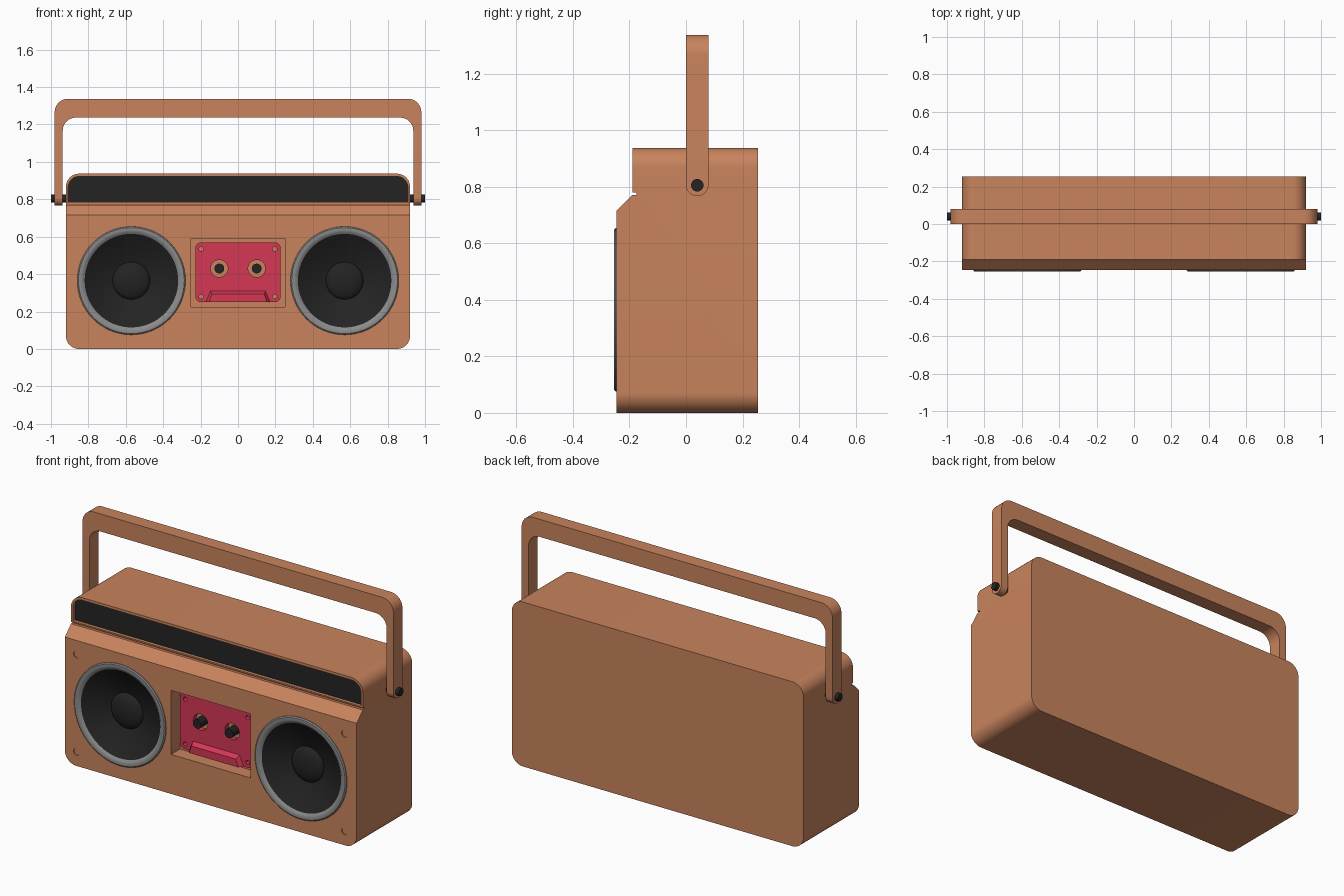
import bpy, bmesh
from math import sin, tan, pi
from mathutils import Vector, Matrix

if "Cube" in bpy.data.objects:
    bpy.data.objects.remove(bpy.data.objects["Cube"])


def material(name, rgb):
    m = bpy.data.materials.new(name)
    m.use_nodes = True
    m.diffuse_color = (*rgb, 1)
    node = next(n for n in m.node_tree.nodes if n.type == "BSDF_PRINCIPLED")
    node.inputs["Base Color"].default_value = (*rgb, 1)
    return m


COPPER = material("copper orange", (0.58, 0.23, 0.11))
BLACK = material("soft black", (0.017, 0.017, 0.017))
GREY = material("ring grey", (0.26, 0.26, 0.26))
RED = material("cassette red", (0.66, 0.038, 0.09))


def finish(name, bm, *mats):
    bmesh.ops.recalc_face_normals(bm, faces=bm.faces)
    mesh = bpy.data.meshes.new(name)
    bm.to_mesh(mesh)
    bm.free()
    for m in mats:
        mesh.materials.append(m)
    obj = bpy.data.objects.new(name, mesh)
    bpy.context.collection.objects.link(obj)
    return obj


def rounded(corners, steps=10):
    """Outline from (u, v, radius) corners."""
    pts, n = [], len(corners)
    for i, (u, v, r) in enumerate(corners):
        p = Vector((u, v))
        if r == 0:
            pts.append(p)
            continue
        a = (Vector(corners[i - 1][:2]) - p).normalized()
        b = (Vector(corners[(i + 1) % n][:2]) - p).normalized()
        half = a.angle(b) / 2
        c = p + (a + b).normalized() * r / sin(half)
        s, e = p + a * r / tan(half) - c, p + b * r / tan(half) - c
        pts += [c + s.lerp(e, k / steps).normalized() * r for k in range(steps + 1)]
    return pts


def box_outline(x, z0, z1, r_low, r_top):
    return rounded([(-x, z0, r_low), (x, z0, r_low), (x, z1, r_top), (-x, z1, r_top)])


def prism(name, pts, lo, hi, *mats, axis="y"):
    """Extrude an outline: (x, z) along y, or (y, z) along x."""
    bm = bmesh.new()
    place = (lambda u, v: (u, lo, v)) if axis == "y" else (lambda u, v: (lo, u, v))
    face = bm.faces.new([bm.verts.new(place(*p)) for p in pts])
    out = bmesh.ops.extrude_face_region(bm, geom=[face])["geom"]
    step = (0, hi - lo, 0) if axis == "y" else (hi - lo, 0, 0)
    bmesh.ops.translate(bm, vec=step, verts=[g for g in out if isinstance(g, bmesh.types.BMVert)])
    return finish(name, bm, *mats)


def rod(name, centre, radius, length, *mats, axis="Y", sides=32):
    bm = bmesh.new()
    turn = Matrix.Rotation(pi / 2, 4, "X" if axis == "Y" else "Y")
    bmesh.ops.create_cone(bm, cap_ends=True, segments=sides, radius1=radius, radius2=radius,
                          depth=length, matrix=Matrix.Translation(centre) @ turn)
    return finish(name, bm, *mats)


def cut(obj, cutter):
    mod = obj.modifiers.new("cut", "BOOLEAN")
    mod.operation, mod.solver, mod.object = "DIFFERENCE", "EXACT", cutter
    bpy.context.view_layer.update()
    mesh = bpy.data.meshes.new_from_object(
        obj.evaluated_get(bpy.context.evaluated_depsgraph_get()))
    obj.modifiers.clear()
    obj.data = mesh
    bpy.data.objects.remove(cutter)


def lathe(name, profile, centre, split, *mats):
    """Spin (radius, y) points around y; faces inside the split radius use slot 1."""
    bm = bmesh.new()
    vs = [bm.verts.new((r, y, 0)) for r, y in profile]
    edges = [bm.edges.new(pair) for pair in zip(vs, vs[1:])]
    bmesh.ops.spin(bm, geom=vs + edges, cent=(0, 0, 0), axis=(0, 1, 0),
                   angle=2 * pi, steps=64)
    bmesh.ops.remove_doubles(bm, verts=bm.verts, dist=0.0005)
    for f in bm.faces:
        f.material_index = int(all(Vector((v.co.x, v.co.z)).length < split for v in f.verts))
    bmesh.ops.translate(bm, vec=centre, verts=bm.verts)
    return finish(name, bm, *mats)


FRONT, BACK = -0.245, 0.255
SPK_X, SPK_Z = 0.57, 0.365

# Body: rounded case with a chamfered front step and a thin groove above it
body = prism("body", box_outline(0.92, 0, 0.937, 0.07, 0.07), FRONT, BACK, COPPER)
step = [(-0.4, 0.56), (-0.19, 0.77), (-0.175, 0.77), (-0.175, 0.78),
        (-0.19, 0.78), (-0.19, 1.1), (-0.4, 1.1)]
cut(body, prism("step_cutter", step, -1.1, 1.1, axis="x"))

# Recesses for the display strip, cassette, speakers and screws
cut(body, prism("strip_cutter", box_outline(0.908, 0.788, 0.922, 0, 0.058), -0.3, -0.165))
cut(body, prism("bay_cutter", box_outline(0.25, 0.225, 0.59, 0, 0), -0.3, -0.165))
for side in (-1, 1):
    cut(body, rod("speaker_cutter", (side * SPK_X, -0.22, SPK_Z), 0.27, 0.2, sides=64))
    for z in (0.08, 0.635):
        cut(body, rod("screw_cutter", (side * 0.845, FRONT, z), 0.02, 0.01, sides=24))

# Dark display strip
prism("display_strip", box_outline(0.908, 0.788, 0.922, 0, 0.058), -0.172, -0.16, BLACK)

# Speakers: grey rim, black cone and domed cap
dome = [(0.1 * sin(pi / 2 * (1 - k / 8)), -0.182 - 0.035 * sin(pi / 2 * k / 8))
        for k in range(9)]
rim = [(0.29, -0.24), (0.289, -0.249), (0.283, -0.254), (0.27, -0.255), (0.258, -0.251), (0.25, -0.243)]
for label, side in (("right", -1), ("left", 1)):
    lathe(label + "_speaker", rim + dome, (side * SPK_X, 0, SPK_Z), 0.251, GREY, BLACK)

# Cassette with reel and corner holes
cassette = prism("cassette", box_outline(0.228, 0.25, 0.57, 0.03, 0.03), -0.195, -0.16, RED)
for side in (-1, 1):
    cut(cassette, rod("reel_cutter", (side * 0.1, -0.2, 0.43), 0.046, 0.2))
    for z in (0.28, 0.535):
        cut(cassette, rod("hole_cutter", (side * 0.197, -0.2, z), 0.012, 0.2, sides=16))

# Raised, sloped ridge at the foot of the cassette
bm = bmesh.new()
for y, low, high, top in ((-0.194, 0.172, 0.147, 0.31), (-0.22, 0.155, 0.14, 0.293)):
    for s in (-1, 1):
        bm.verts.new((s * low, y, 0.25))
        bm.verts.new((s * high, y, top))
bmesh.ops.convex_hull(bm, input=bm.verts)
bmesh.ops.dissolve_limit(bm, angle_limit=0.02, verts=bm.verts, edges=bm.edges)
finish("cassette_ridge", bm, RED)

# Reel spindles and handle pivots
for label, side in (("right", -1), ("left", 1)):
    rod(label + "_spindle", (side * 0.1, -0.193, 0.43), 0.026, 0.065, BLACK, sides=24)
    rod(label + "_pivot", (side * 0.955, 0.04, 0.805), 0.022, 0.09, BLACK, axis="X", sides=24)

# Carrying handle: U-shaped bar with rounded leg ends
arch = rounded([(-0.98, 0.767, 0), (-0.98, 1.337, 0.07), (0.98, 1.337, 0.07), (0.98, 0.767, 0),
                (0.937, 0.767, 0), (0.937, 1.237, 0.07), (-0.937, 1.237, 0.07),
                (-0.937, 0.767, 0)])
handle = prism("handle", arch, 0, 0.08, COPPER)
bm = bmesh.new()
bm.from_mesh(handle.data)
ends = [e for e in bm.edges if all(v.co.z < 0.77 for v in e.verts)
        and abs(e.verts[0].co.y - e.verts[1].co.y) < 0.001]
bmesh.ops.bevel(bm, geom=ends, offset=0.0395, segments=8, profile=0.5, affect="EDGES")
bm.to_mesh(handle.data)
bm.free()

# Smooth the curves, keep hard edges
bpy.ops.object.select_all(action="DESELECT")
for obj in bpy.context.collection.objects:
    if obj.type == "MESH":
        obj.select_set(True)
        bpy.context.view_layer.objects.active = obj
bpy.ops.object.shade_smooth_by_angle(angle=pi / 6)
